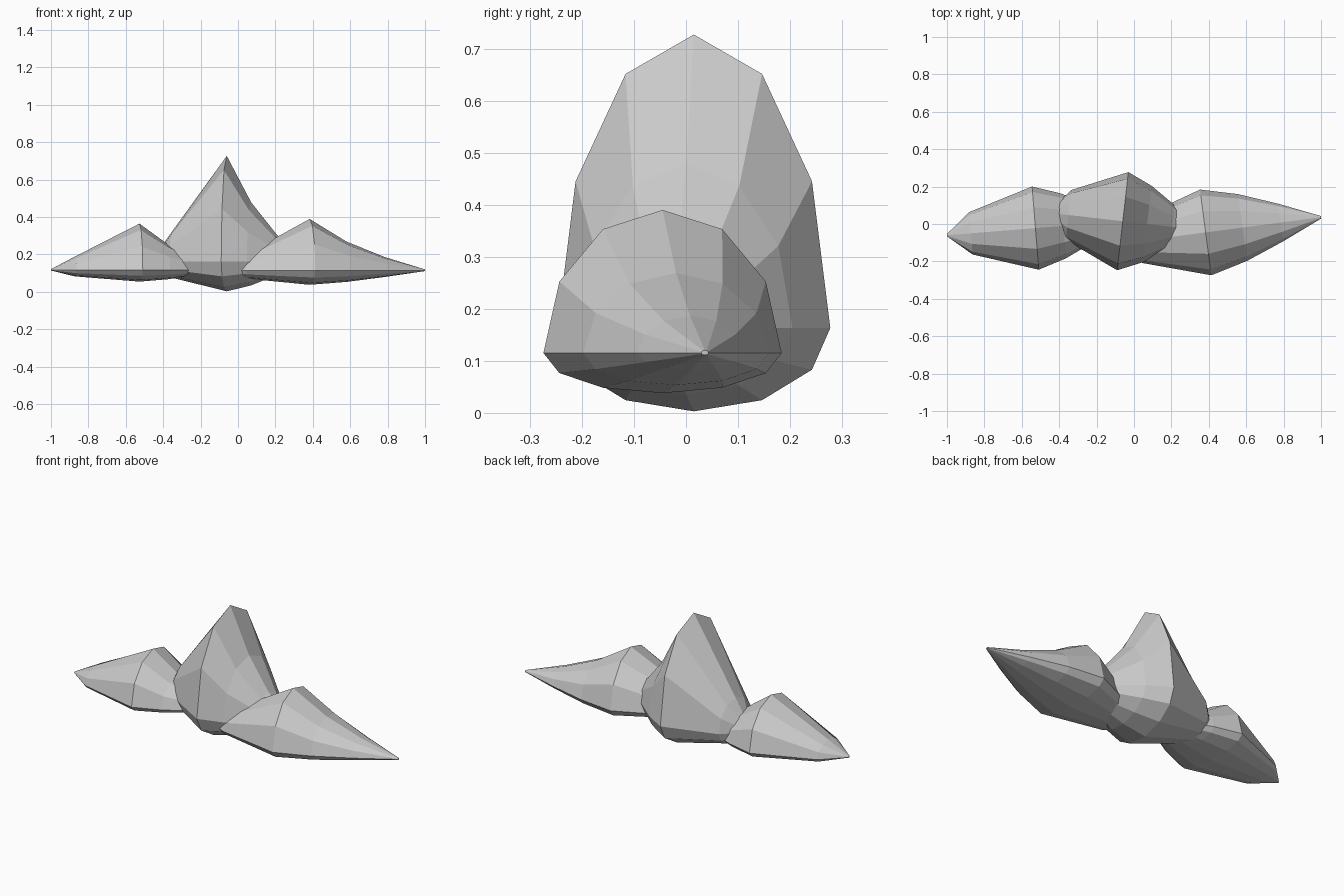
import bpy, bmesh, math

if "Cube" in bpy.data.objects:
    bpy.data.objects.remove(bpy.data.objects["Cube"])

SIDES = 12
# ring stations: (fraction of half length, width ratio, height ratio, depth ratio)
STATIONS = [(-1, .03, .02, .05), (-.73, .51, .29, .55), (0, 1, 1, 1),
            (.32, .78, .56, .80), (.65, .44, .26, .46), (1, .03, .02, .05)]


def mountain(name, centre, yaw, back, front, width, height, depth):
    """Twelve-sided ridge lofted along its own axis, tall above and shallow below."""
    bm = bmesh.new()
    rings = []
    for f, w, h, d in STATIONS:
        x = f * (front if f > 0 else back)
        ring = []
        for i in range(SIDES):
            a = 2 * math.pi * i / SIDES
            c = math.cos(a)
            ring.append(bm.verts.new((x, width * w * math.sin(a),
                                      c * (height * h if c > 0 else depth * d))))
        rings.append(ring)
    for r0, r1 in zip(rings, rings[1:]):
        for i in range(SIDES):
            j = (i + 1) % SIDES
            bm.faces.new((r0[i], r0[j], r1[j], r1[i]))
    bm.faces.new(rings[0])
    bm.faces.new(rings[-1])
    bmesh.ops.recalc_face_normals(bm, faces=bm.faces)
    mesh = bpy.data.meshes.new(name)
    bm.to_mesh(mesh)
    bm.free()
    obj = bpy.data.objects.new(name, mesh)
    obj.location = centre
    obj.rotation_euler.z = math.radians(yaw)
    bpy.context.collection.objects.link(obj)


# tall middle peak and the two lower flanking peaks
mountain("middle_peak", (-.06, .015, .163), -6.5, .40, .41, .264, .564, .16)
mountain("left_peak", (-.527, -.022, .117), 4.6, .474, .47, .223, .248, .062)
mountain("right_peak", (.383, -.045, .115), 7.5, .49, .622, .231, .275, .077)
